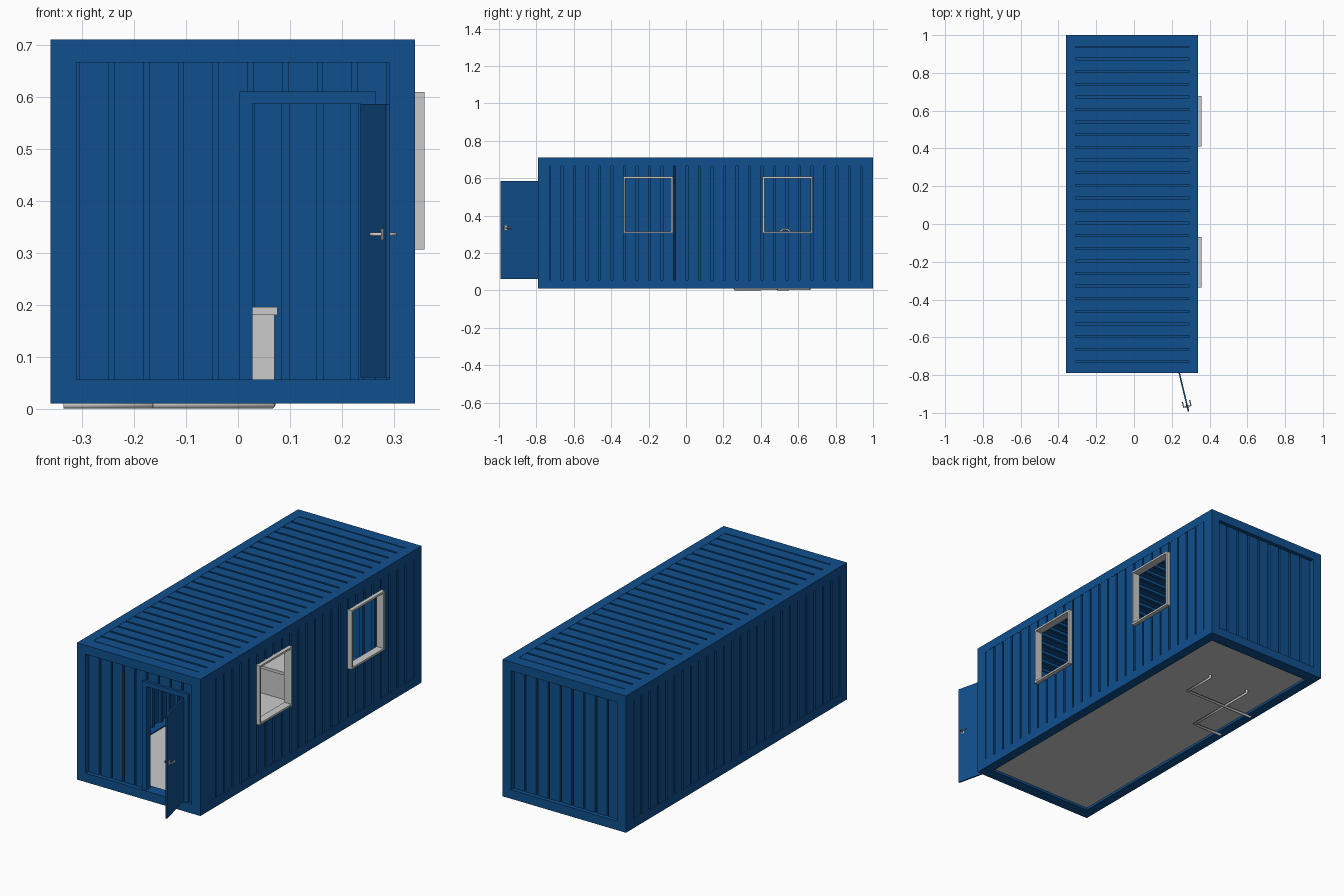
import bpy, bmesh, math
from mathutils import Vector

if "Cube" in bpy.data.objects:
    bpy.data.objects.remove(bpy.data.objects["Cube"])

blue = bpy.data.materials.new("blue_paint")
blue.diffuse_color = (0.005, 0.08, 0.27, 1)
blue.use_nodes = True
blue.node_tree.nodes["Principled BSDF"].inputs["Base Color"].default_value = blue.diffuse_color

X0, X1, Y0, Y1, Z0, Z1 = -0.36, 0.34, -0.79, 1.0, 0.01, 0.71
U0, U1, PY0, PY1, PZ0, PZ1 = -0.31, 0.29, -0.73, 0.94, 0.056, 0.665
PITCH = 0.0668


def finish(bm, name, mat):
    bmesh.ops.recalc_face_normals(bm, faces=bm.faces)
    me = bpy.data.meshes.new(name)
    bm.to_mesh(me)
    bm.free()
    if mat:
        me.materials.append(mat)
    ob = bpy.data.objects.new(name, me)
    bpy.context.collection.objects.link(ob)
    return ob


def boxes(name, items, mat=None):
    """items: (x0, x1, y0, y1, z0, z1) boxes joined into one object"""
    bm = bmesh.new()
    for a, b, c, d, e, f in items:
        vs = bmesh.ops.create_cube(bm, size=1)["verts"]
        for v in vs:
            v.co = Vector(((a + b) / 2 + v.co.x * (b - a), (c + d) / 2 + v.co.y * (d - c),
                           (e + f) / 2 + v.co.z * (f - e)))
    return finish(bm, name, mat)


def grooved(u0, u1, start, half, base, depth):
    """Polyline of (u, d) with narrow grooves, clipped to u0..u1"""
    pts = [(u0, None)]
    for k in range(40):
        c = start + k * PITCH
        for u, pair in ((c - half, (base, base + depth)), (c + half, (base + depth, base))):
            if u0 < u < u1:
                pts += [(u, pair[0]), (u, pair[1])]
    inside = any(abs(u0 - start - k * PITCH) < half for k in range(40))
    first = base + depth if inside else base
    pts[0] = (u0, first)
    return pts + [(u1, pts[-1][1])]


def sheets(name, parts, start, base, fn):
    """Thin grooved wall sheets; fn(u, v, d) maps to space, d is depth inwards"""
    bm = bmesh.new()
    for u0, u1, v0, v1 in parts:
        outer = grooved(u0, u1, start, 0.005, base, 0.014)
        inner = grooved(u0, u1, start, 0.008, base + 0.004, 0.014)
        prof = outer + inner[::-1]
        lo = [bm.verts.new(fn(u, v0, d)) for u, d in prof]
        hi = [bm.verts.new(fn(u, v1, d)) for u, d in prof]
        n = len(prof)
        for i in range(n):
            j = (i + 1) % n
            bm.faces.new((lo[i], lo[j], hi[j], hi[i]))
        bm.faces.new(lo[::-1])
        bm.faces.new(hi)
    return finish(bm, name, blue)


def tube(name, paths, r):
    cu = bpy.data.curves.new(name, "CURVE")
    cu.dimensions = "3D"
    cu.bevel_depth, cu.bevel_resolution, cu.use_fill_caps = r, 3, True
    for p in paths:
        s = cu.splines.new("POLY")
        s.points.add(len(p) - 1)
        for q, co in zip(s.points, p):
            q.co = (*co, 1)
    ob = bpy.data.objects.new(name, cu)
    bpy.context.collection.objects.link(ob)
    return ob


# Steel frame: corner posts, long beams, cross beams
frame = []
for xa, xb in ((X0, U0), (U1, X1)):
    frame += [(xa, xb, ya, yb, Z0, Z1) for ya, yb in ((Y0, PY0), (PY1, Y1))]
    frame += [(xa, xb, PY0, PY1, za, zb) for za, zb in ((Z0, PZ0), (PZ1, Z1))]
for ya, yb in ((Y0, PY0), (PY1, Y1)):
    frame += [(U0, U1, ya, yb, za, zb) for za, zb in ((Z0, PZ0), (PZ1, Z1))]
boxes("steel_frame", frame, blue)

# Corrugated walls and roof, split around the openings
windows = ((-0.335, -0.07), (0.41, 0.677))
WZ0, WZ1 = 0.306, 0.609
right = [(PY0, windows[0][0], PZ0, PZ1), (windows[0][1], windows[1][0], PZ0, PZ1),
         (windows[1][1], PY1, PZ0, PZ1)]
for a, b in windows:
    right += [(a, b, PZ0, WZ0), (a, b, WZ1, PZ1)]
sheets("right_wall", right, PY0, 0.001, lambda u, v, d: (X1 - d, u, v))
sheets("left_wall", [(PY0, PY1, PZ0, PZ1)], PY0, 0.001, lambda u, v, d: (X0 + d, u, v))
sheets("roof", [(PY0, PY1, U0, U1)], PY0, 0.001, lambda u, v, d: (v, u, Z1 - d))
sheets("back_wall", [(U0, U1, PZ0, PZ1)], U0, 0.02, lambda u, v, d: (u, Y1 - d, v))
sheets("front_wall", [(U0, 0.003, PZ0, PZ1), (0.003, 0.265, 0.61, PZ1), (0.265, U1, PZ0, PZ1)],
       U0, 0.02, lambda u, v, d: (u, Y0 + d, v))

# Floor
boxes("floor", [(U0, U1, PY0, PY1, 0.022, 0.05)])

# Door frame and open door leaf
fy = (Y0 + 0.008, Y0 + 0.04)
boxes("door_frame", [(0.003, 0.028, *fy, PZ0, 0.61), (0.24, 0.265, *fy, PZ0, 0.61),
                     (0.028, 0.24, *fy, 0.586, 0.61)], blue)
ang = math.atan2(-0.208, 0.05)
leaf = boxes("door_leaf", [(0, 0.212, -0.004, 0.004, 0.06, 0.586)], blue)
handle = boxes("door_handle_plates", [(0.178, 0.192, -0.007, 0.007, 0.324, 0.346)])
levers = tube("door_handle_levers", [[(0.185, s * 0.003, 0.335), (0.185, s * 0.02, 0.335),
                                      (0.155, s * 0.02, 0.335)] for s in (-1, 1)], 0.0035)
for ob in (leaf, handle, levers):
    ob.location = (0.239, Y0 + 0.004, 0)
    ob.rotation_euler.z = ang

# Window frames standing proud of the right wall
for i, (a, b) in enumerate(windows):
    t, xa, xb = 0.01, 0.318, 0.358
    boxes(f"window_frame_{i + 1}", [(xa, xb, a, a + t, WZ0, WZ1), (xa, xb, b - t, b, WZ0, WZ1),
                                    (xa, xb, a + t, b - t, WZ0, WZ0 + t),
                                    (xa, xb, a + t, b - t, WZ1 - t, WZ1)])

# Counter with tap inside
boxes("counter", [(-0.335, 0.07, 0.41, 0.69, 0.05, 0.18), (-0.335, 0.076, 0.4, 0.7, 0.18, 0.195)])
arc = [(-0.09, 0.56 - 0.03 + 0.03 * math.cos(t), 0.298 + 0.03 * math.sin(t))
       for t in [math.pi * k / 8 for k in range(9)]]
tube("tap", [[(-0.09, 0.56, 0.19)] + arc + [(-0.09, 0.5, 0.28)]], 0.005)

# Drain pipes under the floor, with short risers at the ends
pz, up = 0.007, 0.024
tube("drain_pipes", [
    [(0.065, 0.66, up), (0.065, 0.66, pz), (0.065, 0.49, pz), (-0.335, 0.49, pz)],
    [(-0.168, 0.66, up), (-0.168, 0.66, pz), (-0.168, 0.262, pz), (-0.335, 0.262, pz)]], 0.007)
